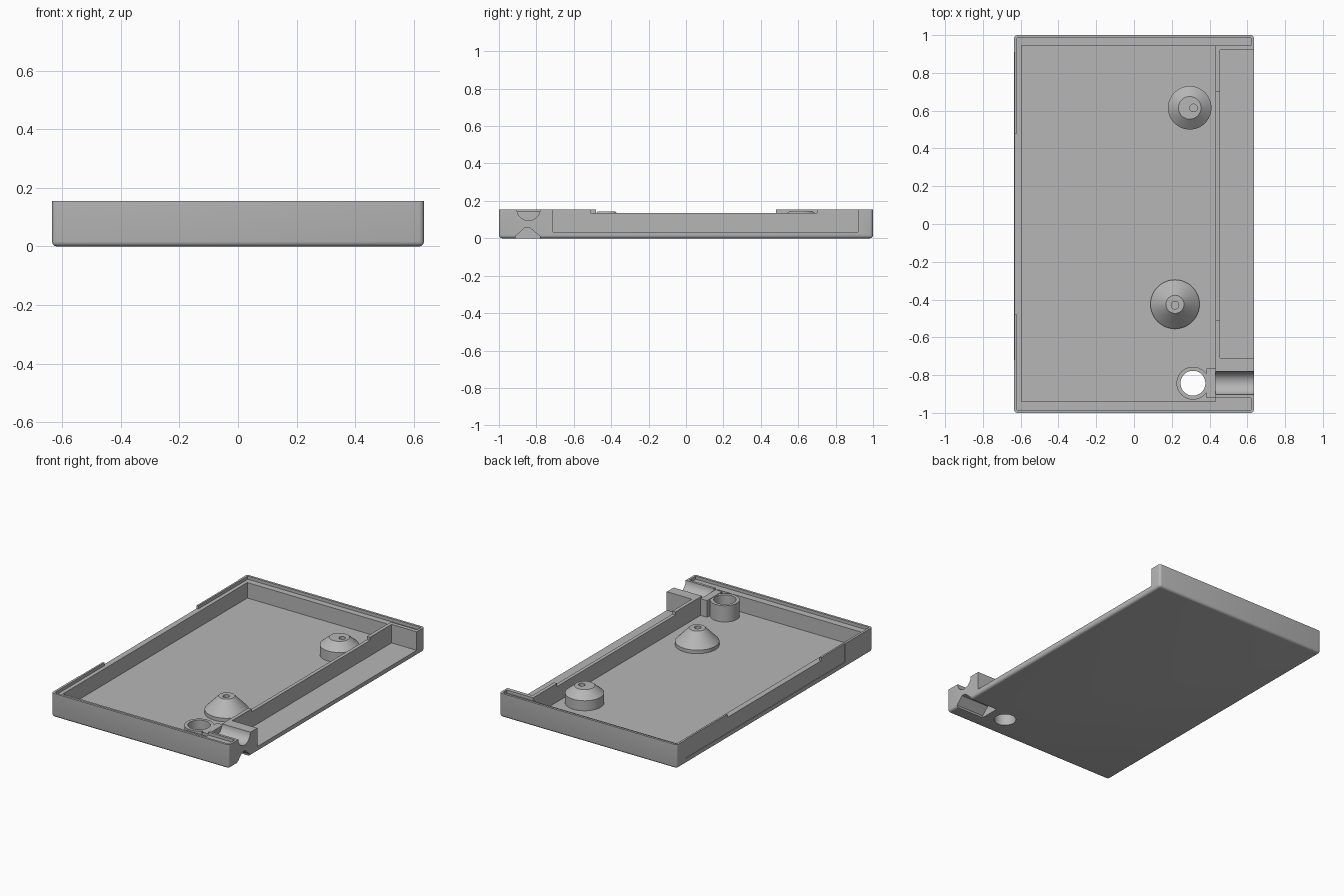
import bpy
import bmesh
import math
from mathutils import Matrix

if "Cube" in bpy.data.objects:
    bpy.data.objects.remove(bpy.data.objects["Cube"], do_unlink=True)

grey = bpy.data.materials.new("matte grey")
grey.use_nodes = True
COLOUR = (0.47, 0.47, 0.47, 1)
grey.diffuse_color = COLOUR
grey.node_tree.nodes["Principled BSDF"].inputs["Base Color"].default_value = COLOUR

TOP, LEDGE, FLOOR, OVER = 0.155, 0.135, 0.035, 0.4


def finish(name, bm):
    bmesh.ops.recalc_face_normals(bm, faces=bm.faces)
    mesh = bpy.data.meshes.new(name)
    bm.to_mesh(mesh)
    bm.free()
    mesh.materials.append(grey)
    obj = bpy.data.objects.new(name, mesh)
    bpy.context.collection.objects.link(obj)
    return obj


def box(name, x, y, z):
    bm = bmesh.new()
    bmesh.ops.create_cube(bm, size=1)
    for v in bm.verts:
        for i, (lo, hi) in enumerate((x, y, z)):
            v.co[i] = hi if v.co[i] > 0 else lo
    return finish(name, bm)


def lathe(name, centre, profile, sides=48):
    """Stack of circles given as (radius, z), capped at both ends."""
    bm = bmesh.new()
    rings = []
    for r, z in profile:
        rings.append([bm.verts.new((centre[0] + r * math.cos(2 * math.pi * i / sides),
                                    centre[1] + r * math.sin(2 * math.pi * i / sides), z))
                      for i in range(sides)])
    for a, b in zip(rings, rings[1:]):
        for i in range(sides):
            j = (i + 1) % sides
            bm.faces.new((a[i], a[j], b[j], b[i]))
    bm.faces.new(rings[0][::-1])
    bm.faces.new(rings[-1])
    return finish(name, bm)


def prism(name, outline, x0, x1):
    """Outline of (y, z) points extruded along x."""
    bm = bmesh.new()
    face = bm.faces.new([bm.verts.new((x0, y, z)) for y, z in outline])
    out = bmesh.ops.extrude_face_region(bm, geom=[face])
    verts = [e for e in out["geom"] if isinstance(e, bmesh.types.BMVert)]
    bmesh.ops.translate(bm, verts=verts, vec=(x1 - x0, 0, 0))
    return finish(name, bm)


def combine(target, tool, operation):
    mod = target.modifiers.new(operation.lower(), "BOOLEAN")
    mod.operation, mod.solver, mod.object = operation, "EXACT", tool
    bpy.context.view_layer.objects.active = target
    bpy.ops.object.modifier_apply(modifier=mod.name)
    bpy.data.objects.remove(tool, do_unlink=True)


# Solid shell with rounded bottom and upright edges
shell = box("case_shell", (-0.635, 0.635), (-1, 1), (0, TOP))
bm = bmesh.new()
bm.from_mesh(shell.data)
edges = [e for e in bm.edges if min(v.co.z for v in e.verts) < 0.01]
bmesh.ops.bevel(bm, geom=edges, offset=0.017, segments=4, profile=0.5, affect="EDGES")
bm.to_mesh(shell.data)
bm.free()

# Main tray, side bay, rim ledge, end grooves and lowered wall runs
cuts = [
    ("tray", (-0.595, 0.432), (-0.94, 0.945), (FLOOR, OVER)),
    ("side_bay", (0.455, 0.8), (-0.71, 0.92), (FLOOR, OVER)),
    ("rim_ledge", (-0.62, 0.432), (-0.985, 0.985), (LEDGE, OVER)),
    ("back_groove", (0.4, 0.62), (0.945, 0.985), (LEDGE, OVER)),
    ("front_groove", (0.4, 0.62), (-0.985, -0.92), (LEDGE, OVER)),
    ("partition_dip", (0.4, 0.47), (-0.51, 0.7), (LEDGE, OVER)),
    ("left_wall_dip", (-0.8, -0.59), (-0.48, 0.48), (LEDGE, OVER)),
    ("left_face_relief", (-0.8, -0.632), (-0.72, 0.91), (FLOOR, OVER)),
]
for cut in cuts:
    combine(shell, box(*cut), "DIFFERENCE")

# Ring boss and the web joining it to the cable block
HOLE = (0.312, -0.843)
BASE = FLOOR - 0.01
combine(shell, box("web", (0.385, 0.44), (-0.92, -0.765), (BASE, 0.143)), "UNION")
combine(shell, lathe("ring", HOLE, [(0.087, BASE), (0.087, 0.14)]), "UNION")
combine(shell, lathe("ring_hole", HOLE, [(0.066, -0.1), (0.066, OVER)]), "DIFFERENCE")

# Cable channel above and tapered notch below
arc = [(-0.842 + 0.062 * math.cos(a), TOP + 0.002 + 0.062 * math.sin(a))
       for a in (math.pi + math.pi * i / 20 for i in range(21))]
channel = [(arc[0][0], OVER)] + arc + [(arc[-1][0], OVER)]
combine(shell, prism("channel", channel, 0.432, 0.8), "DIFFERENCE")
notch = [(-0.915, -0.02), (-0.91, 0.012), (-0.862, 0.057),
         (-0.835, 0.057), (-0.782, 0.012), (-0.777, -0.02)]
combine(shell, prism("notch", notch, 0.432, 0.8), "DIFFERENCE")

# Two tapered support posts with blind pin holes
posts = [
    ("back_post", (0.295, 0.615), 0.115, 0.06, 0.1, 0.146, (0.315, 0.615)),
    ("front_post", (0.217, -0.425), 0.13, 0.048, 0.058, 0.143, (0.217, -0.43)),
]
objects = [shell]
for name, centre, wide, narrow, shoulder, top, pin in posts:
    post = lathe(name, centre, [(wide, BASE), (wide, shoulder), (narrow, top)])
    combine(post, lathe("pin_hole", pin, [(0.02, top - 0.05), (0.02, OVER)], 24), "DIFFERENCE")
    objects.append(post)

# Smooth curves, sharp corners
for obj in objects:
    bpy.ops.object.select_all(action="DESELECT")
    obj.select_set(True)
    bpy.context.view_layer.objects.active = obj
    bpy.ops.object.shade_smooth_by_angle(angle=math.radians(30))
